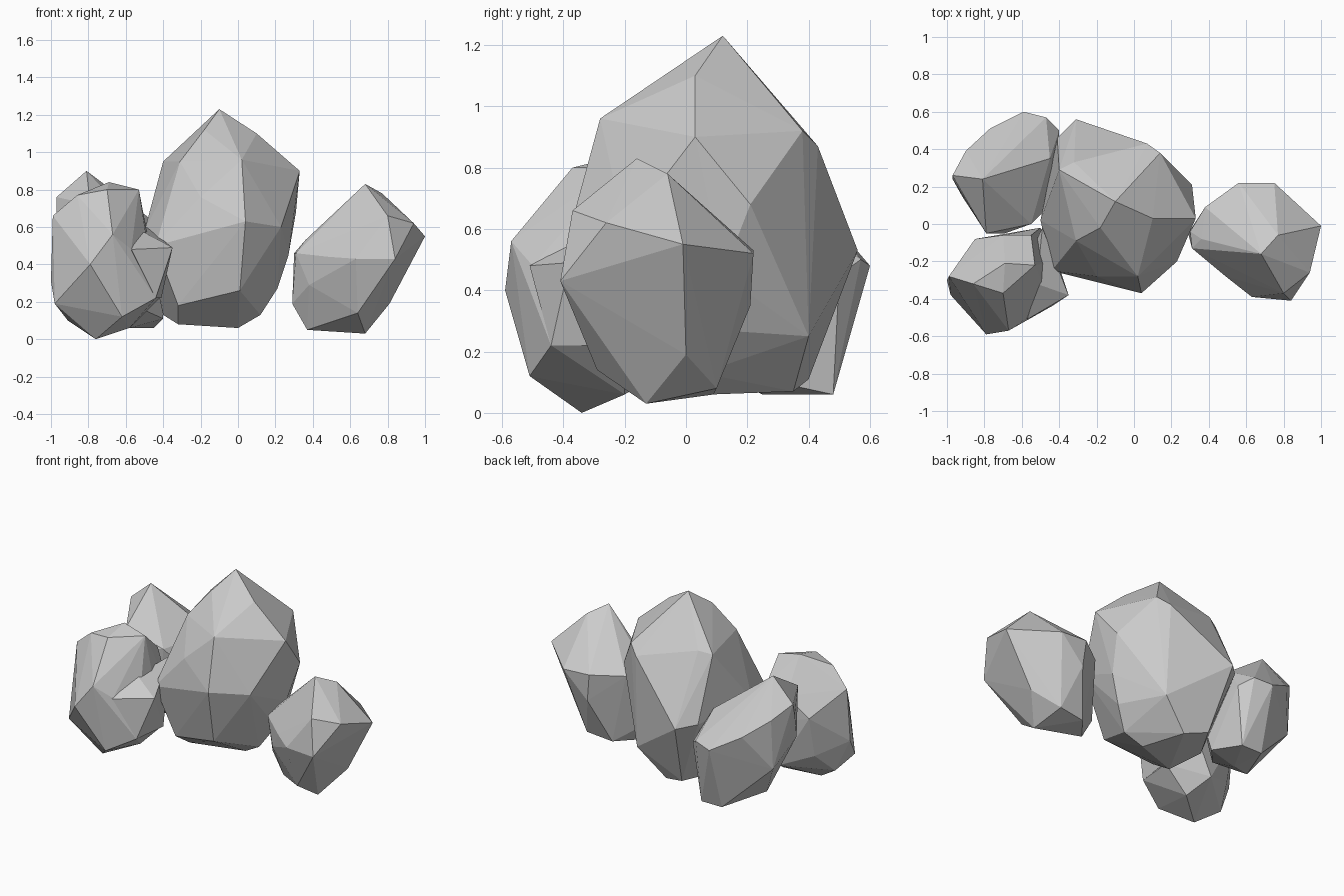
import bpy, bmesh


def rock(name, *clusters):
    """Faceted boulder: each cluster of corner points becomes a convex chunk."""
    mesh = bpy.data.meshes.new(name)
    out = bmesh.new()
    for pts in clusters:
        bm = bmesh.new()
        for p in pts:
            bm.verts.new(p)
        bmesh.ops.convex_hull(bm, input=bm.verts[:])
        loose = [v for v in bm.verts if not v.link_faces]
        bmesh.ops.delete(bm, geom=loose, context='VERTS')
        bmesh.ops.recalc_face_normals(bm, faces=bm.faces[:])
        tmp = bpy.data.meshes.new("tmp")
        bm.to_mesh(tmp)
        bm.free()
        out.from_mesh(tmp)
        bpy.data.meshes.remove(tmp)
    out.to_mesh(mesh)
    out.free()
    ob = bpy.data.objects.new(name, mesh)
    bpy.context.collection.objects.link(ob)
    return ob


# Tall central boulder: crown, belly, base
rock("central_boulder", [
    (-.10, .12, 1.23), (.10, .03, 1.10), (-.18, -.02, 1.12), (.02, -.28, .96),
    (-.32, .33, .97), (-.40, .29, .95), (-.31, -.09, .95), (.33, .03, .90),
    (.14, .38, .92), (.07, .43, .87), (.31, .21, .68), (.23, -.20, .60),
    (.04, -.37, .63), (-.20, -.28, .76), (-.44, -.25, .50), (-.50, .02, .58),
    (-.41, .46, .55), (-.31, .56, .53), (.27, .12, .45), (.21, .10, .27),
    (.01, -.27, .26), (-.32, -.20, .18), (-.40, .15, .13), (-.32, -.05, .08),
    (0, .08, .06), (.12, .05, .13), (-.10, .35, .07), (-.25, .40, .11),
    (.08, .40, .25)])

# Right boulder, leaning outward
rock("right_boulder", [
    (.68, -.16, .83), (.77, -.06, .78), (.80, -.37, .66), (.94, -.26, .62),
    (1.0, -.01, .55), (.84, -.41, .43), (.75, .22, .52), (.56, .22, .53),
    (.38, .09, .52), (.30, -.04, .46), (.31, -.13, .46), (.36, -.08, .53),
    (.49, -.28, .44), (.63, -.39, .43), (.38, -.18, .29), (.29, -.05, .19),
    (.37, -.05, .05), (.68, -.13, .03), (.64, -.29, .14), (.81, .0, .19),
    (.58, .21, .35), (.48, .09, .06), (.66, .10, .08)])

# Front left boulder with a pointed side spur
rock("front_left_boulder", [
    (-.70, -.37, .80), (-.69, -.21, .84), (-.86, -.32, .77), (-.53, -.22, .80),
    (-.99, -.28, .66), (-.55, -.06, .66), (-.70, -.06, .62), (-.85, -.08, .50),
    (-1.0, -.30, .31), (-.98, -.38, .19), (-.67, -.57, .56), (-.79, -.59, .40),
    (-.57, -.50, .48), (-.44, -.44, .22), (-.62, -.51, .12), (-.91, -.27, .10),
    (-.76, -.34, .0), (-.50, -.02, .40), (-.42, -.20, .22), (-.65, -.05, .15),
    (-.58, -.20, .06), (-.85, -.14, .23)],
    [(-.35, -.38, .49), (-.57, -.51, .48), (-.44, -.44, .22), (-.52, -.32, .58),
     (-.49, -.02, .60), (-.41, -.20, .22), (-.60, -.25, .40)])

# Back left boulder
rock("back_left_boulder", [
    (-.81, .24, .90), (-.60, .30, .73), (-.97, .26, .76), (-.97, .24, .68),
    (-.90, .39, .68), (-.90, .37, .35), (-.77, .51, .58), (-.59, .60, .48),
    (-.47, .57, .50), (-.40, .50, .45), (-.45, .35, .63), (-.55, .0, .62),
    (-.69, -.05, .62), (-.79, -.05, .72), (-.92, .15, .49), (-.40, .15, .40),
    (-.40, .25, .11), (-.58, .25, .06), (-.45, .48, .06), (-.60, .48, .06),
    (-.73, .19, .09), (-.60, .02, .20), (-.78, .02, .35)])
